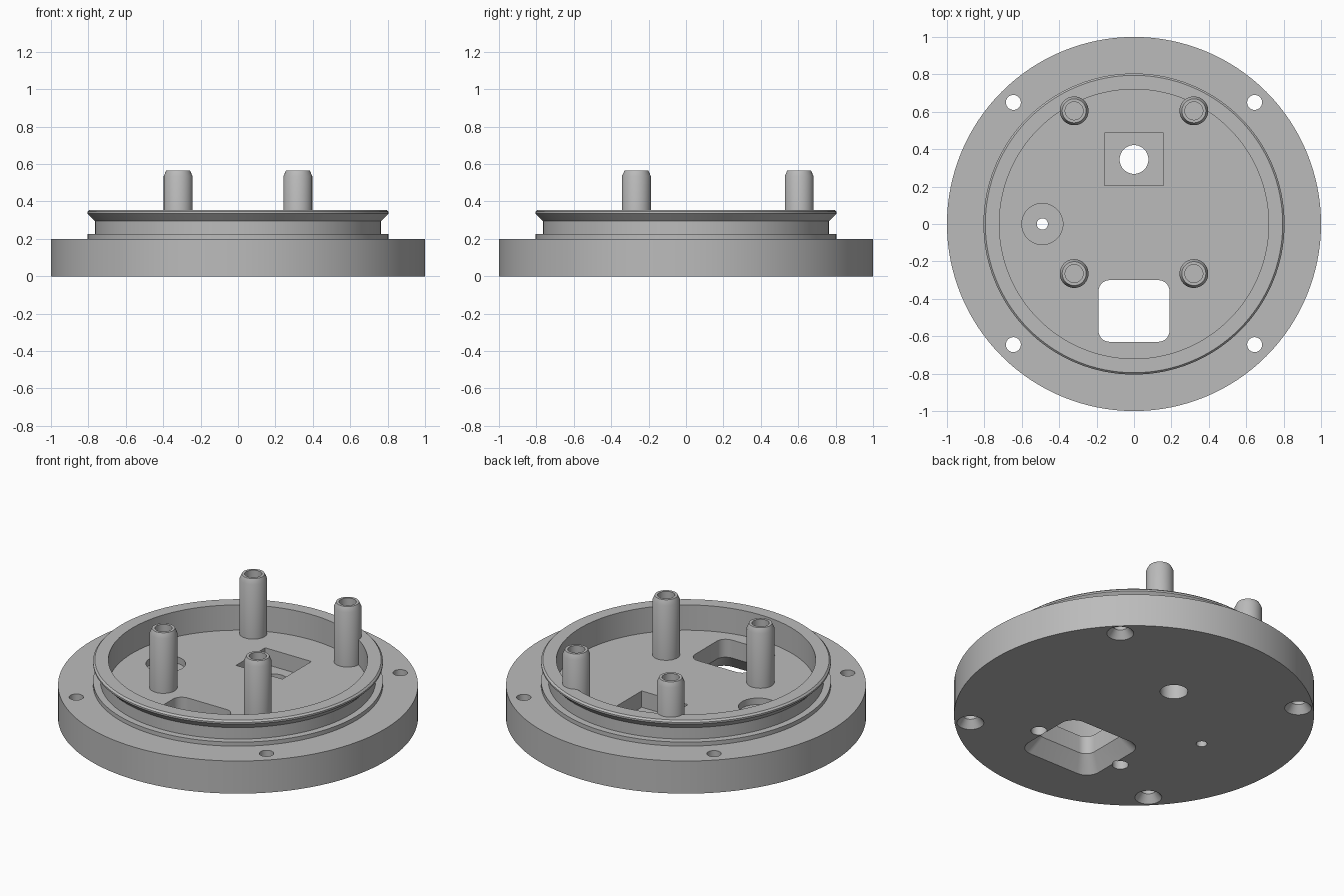
import bpy, bmesh, math

old = bpy.data.objects.get("Cube")
if old:
    bpy.data.objects.remove(old, do_unlink=True)

grey = bpy.data.materials.new("plain_grey")
grey.use_nodes = True
colour = (0.5, 0.5, 0.5, 1)
grey.diffuse_color = colour
grey.node_tree.nodes["Principled BSDF"].inputs["Base Color"].default_value = colour


def loft(name, rings):
    """Closed solid skinned through equal-length rings, capped at both ends."""
    bm = bmesh.new()
    loops = [[bm.verts.new(p) for p in ring] for ring in rings]
    n = len(loops[0])
    for a, b in zip(loops, loops[1:]):
        for i in range(n):
            j = (i + 1) % n
            bm.faces.new((a[i], a[j], b[j], b[i]))
    bm.faces.new(loops[0])
    bm.faces.new(loops[-1])
    bmesh.ops.recalc_face_normals(bm, faces=bm.faces)
    mesh = bpy.data.meshes.new(name)
    bm.to_mesh(mesh)
    bm.free()
    mesh.materials.append(grey)
    ob = bpy.data.objects.new(name, mesh)
    bpy.context.collection.objects.link(ob)
    return ob


def turned(name, profile, x=0, y=0, sides=48):
    """Solid of revolution from (radius, z) pairs."""
    angles = [2 * math.pi * i / sides for i in range(sides)]
    return loft(name, [[(x + r * math.cos(a), y + r * math.sin(a), z) for a in angles]
                       for r, z in profile])


def rounded_rect(y, hx, hy, r, z, steps=8):
    pts = []
    for q, (sx, sy) in enumerate([(1, 1), (-1, 1), (-1, -1), (1, -1)]):
        for i in range(steps + 1):
            a = math.pi / 2 * (q + i / steps)
            pts.append((sx * (hx - r) + r * math.cos(a),
                        y + sy * (hy - r) + r * math.sin(a), z))
    return pts


def activate(ob):
    bpy.ops.object.select_all(action='DESELECT')
    ob.select_set(True)
    bpy.context.view_layer.objects.active = ob


def cut(target, cutter):
    activate(target)
    mod = target.modifiers.new("cut", 'BOOLEAN')
    mod.operation = 'DIFFERENCE'
    mod.solver = 'EXACT'
    mod.object = cutter
    bpy.ops.object.modifier_apply(modifier=mod.name)
    bpy.data.objects.remove(cutter, do_unlink=True)


# Flange, grooved collar and raised rim around the sunken floor
FLOOR = 0.2
body = turned("flanged_base", [
    (1, 0), (1, 0.2), (0.805, 0.2), (0.805, 0.225), (0.765, 0.225), (0.765, 0.295),
    (0.805, 0.335), (0.805, 0.345), (0.795, 0.355), (0.72, 0.355), (0.72, FLOOR)], sides=128)

# Countersunk screw holes in the flange
for x in (-0.645, 0.645):
    for y in (-0.645, 0.65):
        cut(body, turned("screw_cutter", [(0.085, -0.01), (0.075, 0), (0.04, 0.045), (0.04, 0.3)], x, y, 32))

# Rounded window, flared at the underside
cut(body, loft("window_cutter", [
    rounded_rect(-0.465, 0.262, 0.237, 0.085, -0.01),
    rounded_rect(-0.465, 0.255, 0.23, 0.085, 0),
    rounded_rect(-0.465, 0.19, 0.165, 0.06, 0.09),
    rounded_rect(-0.465, 0.19, 0.165, 0.06, 0.3)]))

# Blind holes beside the window
for x in (-0.295, 0.295):
    cut(body, turned("blind_cutter", [(0.045, -0.05), (0.045, 0.12)], x, -0.47, 32))

# Square pocket with a through hole
cut(body, loft("pocket_cutter", [
    [(-0.157, 0.205, z), (0.157, 0.205, z), (0.157, 0.487, z), (-0.157, 0.487, z)]
    for z in (0.1, 0.3)]))
cut(body, turned("hole_cutter", [(0.077, -0.05), (0.077, 0.15)], 0, 0.345))

# Round recess with a small through hole
cut(body, turned("recess_cutter", [(0.03, -0.05), (0.03, 0.16), (0.11, 0.16), (0.11, 0.3)], -0.49, 0))

# Hollow standoff posts with chamfered tops
BORE, BORE_END = 0.048, 0.25
parts = [body]
for x, side in ((-0.32, "right"), (0.32, "left")):
    for y, end in ((-0.265, "front"), (0.605, "back")):
        cut(body, turned("bore_cutter", [(BORE, BORE_END), (BORE, 0.6)], x, y))
        parts.append(turned(f"{end}_{side}_post", [
            (0.077, FLOOR - 0.02), (0.077, 0.535), (0.064, 0.565), (BORE, 0.565), (BORE, BORE_END)], x, y))

for ob in parts:
    activate(ob)
    bpy.ops.object.shade_smooth_by_angle(angle=math.radians(25))
